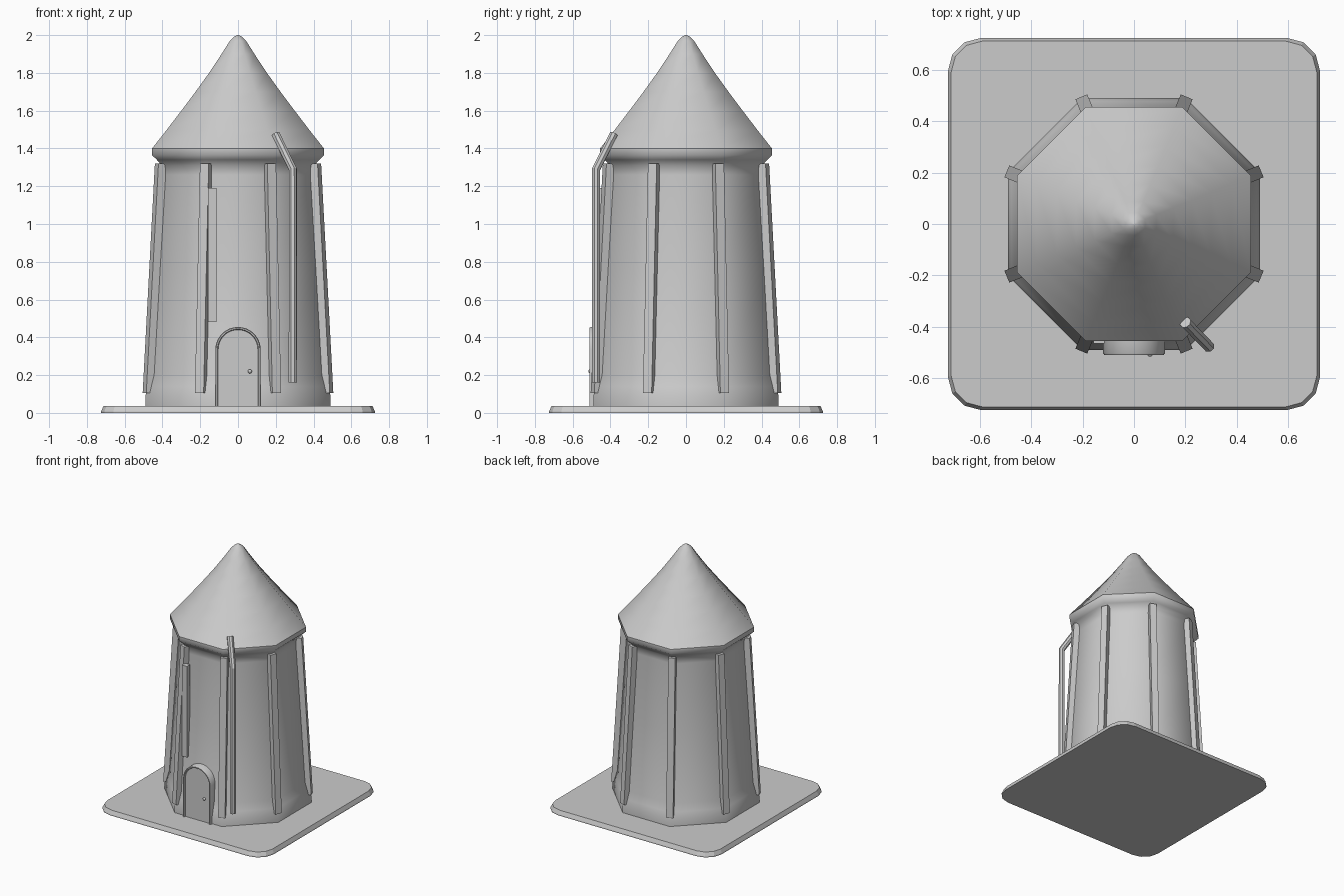
import bpy, bmesh, math
from mathutils import Vector

cube = bpy.data.objects.get("Cube")
if cube:
    bpy.data.objects.remove(cube, do_unlink=True)

grey = bpy.data.materials.new("plain grey")
grey.use_nodes = True
grey.diffuse_color = (0.6, 0.6, 0.6, 1)
grey.node_tree.nodes["Principled BSDF"].inputs["Base Color"].default_value = (0.6, 0.6, 0.6, 1)

STEP = math.pi / 4
CORNER = math.cos(STEP / 2)


def finish(bm, name, smooth=None):
    bmesh.ops.recalc_face_normals(bm, faces=bm.faces)
    mesh = bpy.data.meshes.new(name)
    bm.to_mesh(mesh)
    bm.free()
    mesh.materials.append(grey)
    obj = bpy.data.objects.new(name, mesh)
    bpy.context.collection.objects.link(obj)
    if smooth:
        bpy.ops.object.select_all(action='DESELECT')
        obj.select_set(True)
        bpy.context.view_layer.objects.active = obj
        bpy.ops.object.shade_smooth_by_angle(angle=math.radians(smooth))
    return obj


def loft(name, rings, smooth=None):
    """Skin a list of equal-length point rings and cap both ends."""
    bm = bmesh.new()
    rows = [[bm.verts.new(p) for p in ring] for ring in rings]
    n = len(rows[0])
    for low, high in zip(rows, rows[1:]):
        for i in range(n):
            j = (i + 1) % n
            bm.faces.new((low[i], low[j], high[j], high[i]))
    bm.faces.new(rows[0])
    bm.faces.new(rows[-1])
    return finish(bm, name, smooth)


def octagon(apothem, z):
    """Eight-sided ring with flat sides facing the axes."""
    r = apothem / CORNER
    return [(r * math.cos((i + 0.5) * STEP), r * math.sin((i + 0.5) * STEP), z)
            for i in range(8)]


def rounded_square(half, radius, z):
    c = half - radius
    ring = []
    for quarter in range(4):
        mid = quarter * math.pi / 2 + math.pi / 4
        cx, cy = math.copysign(c, math.cos(mid)), math.copysign(c, math.sin(mid))
        for k in range(4):
            a = quarter * math.pi / 2 + k * math.pi / 6
            ring.append((cx + radius * math.cos(a), cy + radius * math.sin(a), z))
    return ring


def box(name, low, high):
    ring = [(low[0], low[1]), (high[0], low[1]), (high[0], high[1]), (low[0], high[1])]
    return loft(name, [[(x, y, z) for x, y in ring] for z in (low[2], high[2])])


def arch(half, spring, bottom, y):
    """Arched doorway outline in the xz plane."""
    top = [(half * math.cos(math.pi * k / 16), y, spring + half * math.sin(math.pi * k / 16))
           for k in range(17)]
    return [(half, y, bottom)] + top + [(-half, y, bottom)]


# Ground slab
loft("base_slab", [rounded_square(0.725, 0.13, 0), rounded_square(0.725, 0.13, 0.008),
                   rounded_square(0.712, 0.12, 0.036)])

# Tapered tower with flared foot and eave
wall = [(0.49, 0.03), (0.49, 0.09), (0.478, 0.14), (0.463, 0.2), (0.432, 0.75),
        (0.402, 1.26), (0.405, 1.31), (0.43, 1.34), (0.455, 1.365), (0.455, 1.4)]
loft("tower_wall", [octagon(a, z) for a, z in wall], 50)

# Pointed roof
slope = [(0.455, 1.4), (0.38, 1.495), (0.3, 1.6), (0.225, 1.7), (0.153, 1.8),
         (0.087, 1.9), (0.043, 1.97), (0.02, 1.992), (0.003, 2.0)]
loft("roof", [octagon(a, z) for a, z in slope], 50)

# Leaning ribs on the eight corners
for i in range(8):
    a = (i + 0.5) * STEP
    out = Vector((math.cos(a), math.sin(a), 0))
    side = Vector((-out.y, out.x, 0)) * 0.025
    rings = []
    for outer, z in ((0.536, 0.105), (0.466, 1.32)):
        up = Vector((0, 0, z))
        rings.append([out * (outer - 0.065) - side + up, out * outer - side + up,
                      out * outer + side + up, out * (outer - 0.065) + side + up])
    loft(f"corner_rib_{i + 1}", rings)

# Door leaf, raised frame and knob
loft("door", [arch(0.11, 0.335, 0.03, y) for y in (-0.42, -0.497)])
frame = [arch(0.12, 0.335, 0.03, -0.42), arch(0.12, 0.335, 0.03, -0.504),
         arch(0.116, 0.335, 0.03, -0.51), arch(0.109, 0.335, 0.03, -0.51),
         arch(0.105, 0.335, 0.03, -0.504), arch(0.105, 0.335, 0.03, -0.42)]
bm = bmesh.new()
rows = [[bm.verts.new(p) for p in ring] for ring in frame]
for k, row in enumerate(rows):
    nxt = rows[(k + 1) % len(rows)]
    for i in range(len(row) - 1):
        bm.faces.new((row[i], row[i + 1], nxt[i + 1], nxt[i]))
for end in (0, -1):
    bm.faces.new([row[end] for row in rows])
finish(bm, "door_frame", 40)

bm = bmesh.new()
bmesh.ops.create_uvsphere(bm, u_segments=12, v_segments=8, radius=0.011)
bmesh.ops.translate(bm, verts=bm.verts, vec=(0.063, -0.506, 0.22))
finish(bm, "door_knob", 60)

# Upright board beside the front left rib
box("wall_board", (-0.158, -0.465, 0.48), (-0.115, -0.425, 1.19))

# Bent pipe leaning on the eave
path = [Vector((0.29, -0.476, 0.16)), Vector((0.29, -0.476, 1.29)), Vector((0.2, -0.383, 1.475))]
lean = (path[2] - path[1]).normalized()
across = Vector((0, 0, 1)).cross(lean).normalized()
axes = [Vector((0, 0, 1)), (Vector((0, 0, 1)) + lean).normalized(), lean]
rings = []
for p, axis in zip(path, axes):
    other = axis.cross(across)
    rings.append([p + 0.023 * (across * math.cos((k + 0.5) * STEP) + other * math.sin((k + 0.5) * STEP))
                  for k in range(8)])
loft("pipe", rings, 30)
